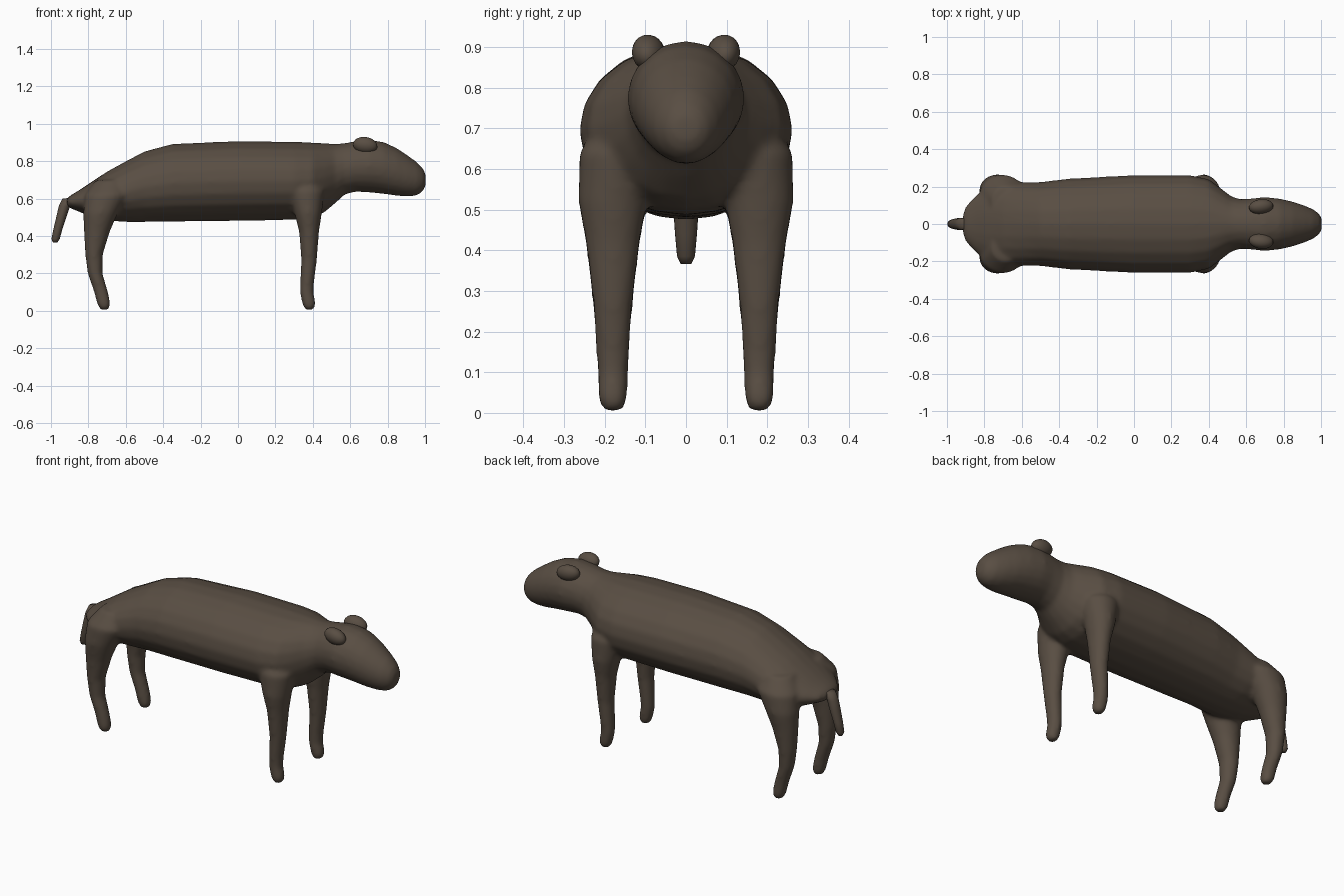
import bpy, bmesh, math
from mathutils import Vector

SIDES = 20
hide = bpy.data.materials.new("brown_hide")
hide.diffuse_color = (0.10, 0.076, 0.056, 1)


def loft(bm, rings, u, v):
    """Skin a closed tube through (x, y, z, radius_u, radius_v) rings."""
    u, v = Vector(u), Vector(v)
    loops = []
    for x, y, z, ru, rv in rings:
        loops.append([bm.verts.new(Vector((x, y, z))
                      + u * ru * math.cos(2 * math.pi * i / SIDES)
                      + v * rv * math.sin(2 * math.pi * i / SIDES))
                      for i in range(SIDES)])
    for a, b in zip(loops, loops[1:]):
        for i in range(SIDES):
            j = (i + 1) % SIDES
            bm.faces.new((a[i], a[j], b[j], b[i]))
    bm.faces.new(loops[0][::-1])
    bm.faces.new(loops[-1])


def finish(bm, name):
    bmesh.ops.recalc_face_normals(bm, faces=bm.faces)
    mesh = bpy.data.meshes.new(name)
    bm.to_mesh(mesh)
    bm.free()
    mesh.materials.append(hide)
    mesh.shade_smooth()
    ob = bpy.data.objects.new(name, mesh)
    bpy.context.collection.objects.link(ob)
    return ob


X, Y, Z = (1, 0, 0), (0, 1, 0), (0, 0, 1)
bm = bmesh.new()

# Torso, neck and head: x, bottom, top, half width
trunk = [(-0.915, .565, .60, .05), (-0.90, .55, .615, .095), (-0.85, .53, .645, .15),
         (-0.79, .505, .685, .195), (-0.70, .483, .745, .22), (-0.60, .475, .80, .225),
         (-0.50, .475, .853, .225), (-0.35, .477, .893, .243), (0, .481, .908, .262),
         (0.30, .487, .904, .262), (0.40, .50, .90, .24), (0.46, .525, .897, .195),
         (0.52, .575, .893, .148), (0.57, .622, .897, .133), (0.63, .637, .908, .137),
         (0.70, .633, .915, .145), (0.78, .625, .903, .136), (0.85, .615, .870, .120),
         (0.91, .611, .830, .100), (0.96, .617, .793, .078), (0.99, .64, .76, .055),
         (1.004, .67, .73, .03)]
loft(bm, [(x, 0, (b + t) / 2, w, (t - b) / 2) for x, b, t, w in trunk], Y, Z)

# Legs: x, y, z, radius in x, radius in y
front = [(.35, .13, .72, .06, .08), (.365, .165, .64, .10, .098), (.375, .18, .52, .073, .085),
         (.38, .18, .42, .053, .067), (.38, .18, .27, .042, .049), (.37, .18, .16, .038, .042),
         (.367, .18, .10, .037, .038), (.38, .18, .035, .036, .037), (.382, .18, .004, .022, .024)]
rear = [(-.68, .12, .70, .08, .08), (-.70, .165, .62, .12, .098), (-.735, .18, .52, .092, .085),
        (-.755, .18, .42, .069, .067), (-.77, .18, .30, .047, .053), (-.764, .18, .20, .040, .044),
        (-.732, .18, .10, .038, .038), (-.717, .18, .035, .036, .037), (-.713, .18, .004, .022, .024)]
for leg in (front, rear):
    for s in (1, -1):
        loft(bm, [(x, s * y, z, ru, rv) for x, y, z, ru, rv in leg], X, Y)

body = finish(bm, "body_with_legs")
remesh = body.modifiers.new("merge", 'REMESH')
remesh.mode = 'VOXEL'
remesh.voxel_size = 0.011
remesh.use_smooth_shade = True
smooth = body.modifiers.new("blend", 'SMOOTH')
smooth.factor = 0.5
smooth.iterations = 10

# Short drooping tail
bm = bmesh.new()
loft(bm, [(-.87, 0, .605, .02, .02), (-.905, 0, .60, .034, .03), (-.928, 0, .56, .030, .032),
          (-.945, 0, .50, .027, .031), (-.962, 0, .44, .024, .027), (-.975, 0, .385, .022, .022),
          (-.978, 0, .366, .012, .013)], X, Y)
finish(bm, "tail")

# Small rounded ears
for s, side in ((1, "left"), (-1, "right")):
    bm = bmesh.new()
    bmesh.ops.create_uvsphere(bm, u_segments=20, v_segments=12, radius=1)
    ear = finish(bm, side + "_ear")
    ear.location = (0.68, s * 0.092, 0.885)
    ear.scale = (0.066, 0.040, 0.045)
    ear.rotation_euler = (s * -0.35, 0.15, s * 0.1)
